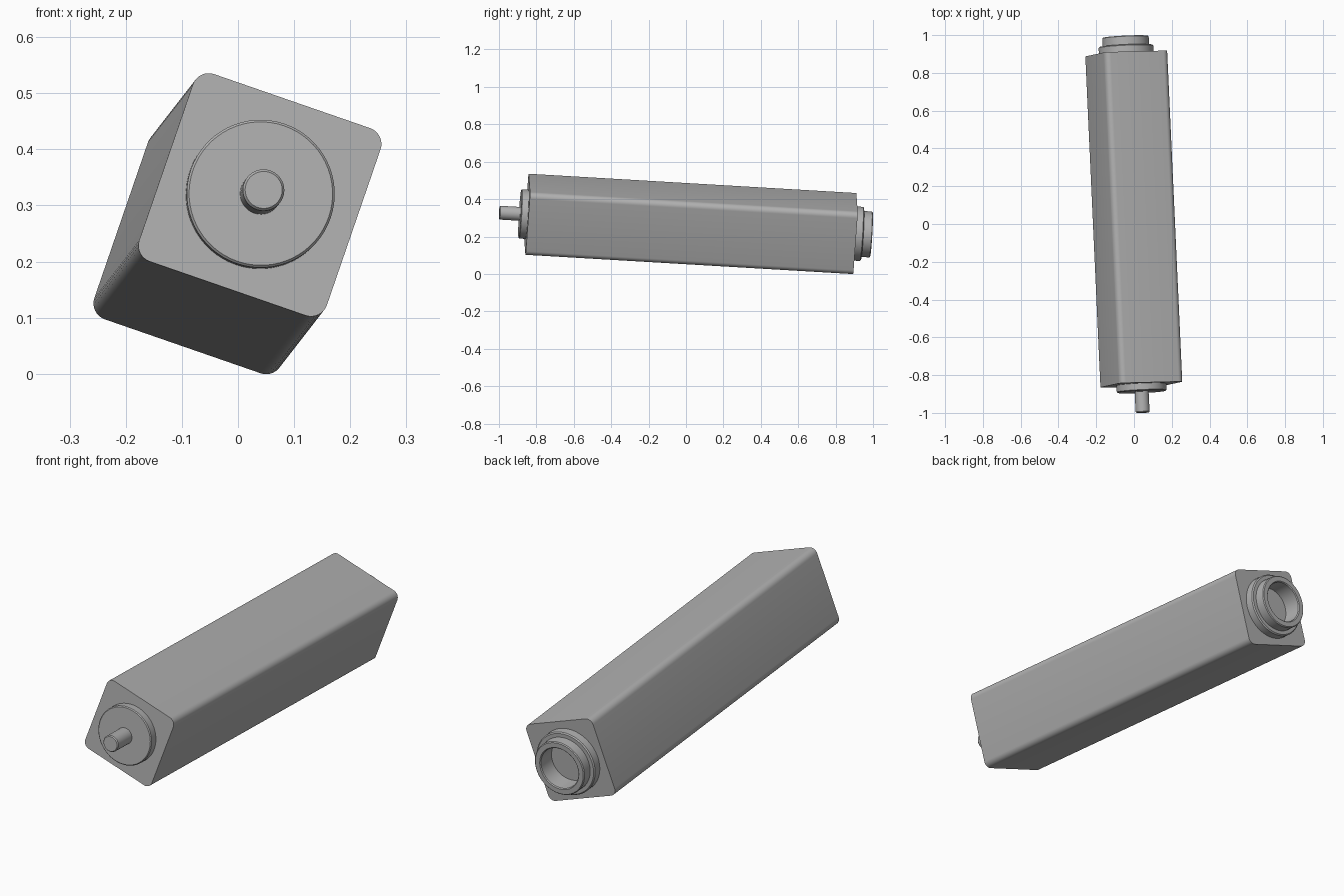
import bpy, bmesh, math
from mathutils import Matrix, Vector

cube = bpy.data.objects.get("Cube")
if cube:
    bpy.data.objects.remove(cube)

grey = bpy.data.materials.new("plain grey")
grey.use_nodes = True
colour = (0.44, 0.44, 0.44, 1)
grey.diffuse_color = colour
grey.node_tree.nodes["Principled BSDF"].inputs["Base Color"].default_value = colour

# Tilted frame: local z runs along the body from its front face to its back
FRONT = Vector((0.039, -0.85, 0.319))
span = Vector((-0.08, 1.752, -0.103))
LENGTH = span.length
axis = span.normalized()
roll = math.radians(19)
side = Vector((math.cos(roll), 0, -math.sin(roll)))
side = (side - axis * side.dot(axis)).normalized()
FRAME = Matrix.Translation(FRONT) @ Matrix((side, axis.cross(side), axis)).transposed().to_4x4()


def finish(name, bm):
    bmesh.ops.recalc_face_normals(bm, faces=bm.faces)
    mesh = bpy.data.meshes.new(name)
    bm.to_mesh(mesh)
    bm.free()
    mesh.materials.append(grey)
    obj = bpy.data.objects.new(name, mesh)
    bpy.context.collection.objects.link(obj)
    obj.matrix_world = FRAME
    bpy.ops.object.select_all(action="DESELECT")
    obj.select_set(True)
    bpy.context.view_layer.objects.active = obj
    bpy.ops.object.shade_smooth_by_angle(angle=math.radians(30))
    return obj


def lathe(name, profile, steps=64):
    """Turn (radius, distance) points around the body axis."""
    bm = bmesh.new()
    verts = [bm.verts.new((r, 0, d)) for r, d in profile]
    edges = [bm.edges.new(pair) for pair in zip(verts, verts[1:])]
    bmesh.ops.spin(bm, geom=verts + edges, cent=(0, 0, 0), axis=(0, 0, 1),
                   angle=math.tau, steps=steps)
    bmesh.ops.remove_doubles(bm, verts=bm.verts, dist=1e-5)
    return finish(name, bm)


# Long square body with rounded long edges
bm = bmesh.new()
bmesh.ops.create_cube(bm, size=1, matrix=Matrix.Translation((0, 0, LENGTH / 2))
                      @ Matrix.Diagonal((0.354, 0.354, LENGTH, 1)))
long_edges = [e for e in bm.edges if abs(e.verts[0].co.z - e.verts[1].co.z) > 1]
bmesh.ops.bevel(bm, geom=long_edges, offset=0.03, segments=8, profile=0.5, affect="EDGES")
finish("body", bm)

# Front disc and drive shaft
lathe("front_disc", [(0, 0.01), (0.132, 0.01), (0.132, -0.034), (0.128, -0.038), (0, -0.038)])
lathe("shaft", [(0, -0.02), (0.037, -0.02), (0.037, -0.144), (0.033, -0.149), (0, -0.149)], 48)

# Rear flange and open collar with a blind bore
B = LENGTH
lathe("rear_flange", [(0.1, B - 0.01), (0.145, B - 0.01), (0.145, B + 0.036),
                      (0.14, B + 0.041), (0.1, B + 0.041)])
lathe("rear_collar", [(0.123, B + 0.02), (0.123, B + 0.085), (0.119, B + 0.089),
                      (0.097, B + 0.089), (0.093, B + 0.085), (0.093, B + 0.003), (0, B + 0.003)])
